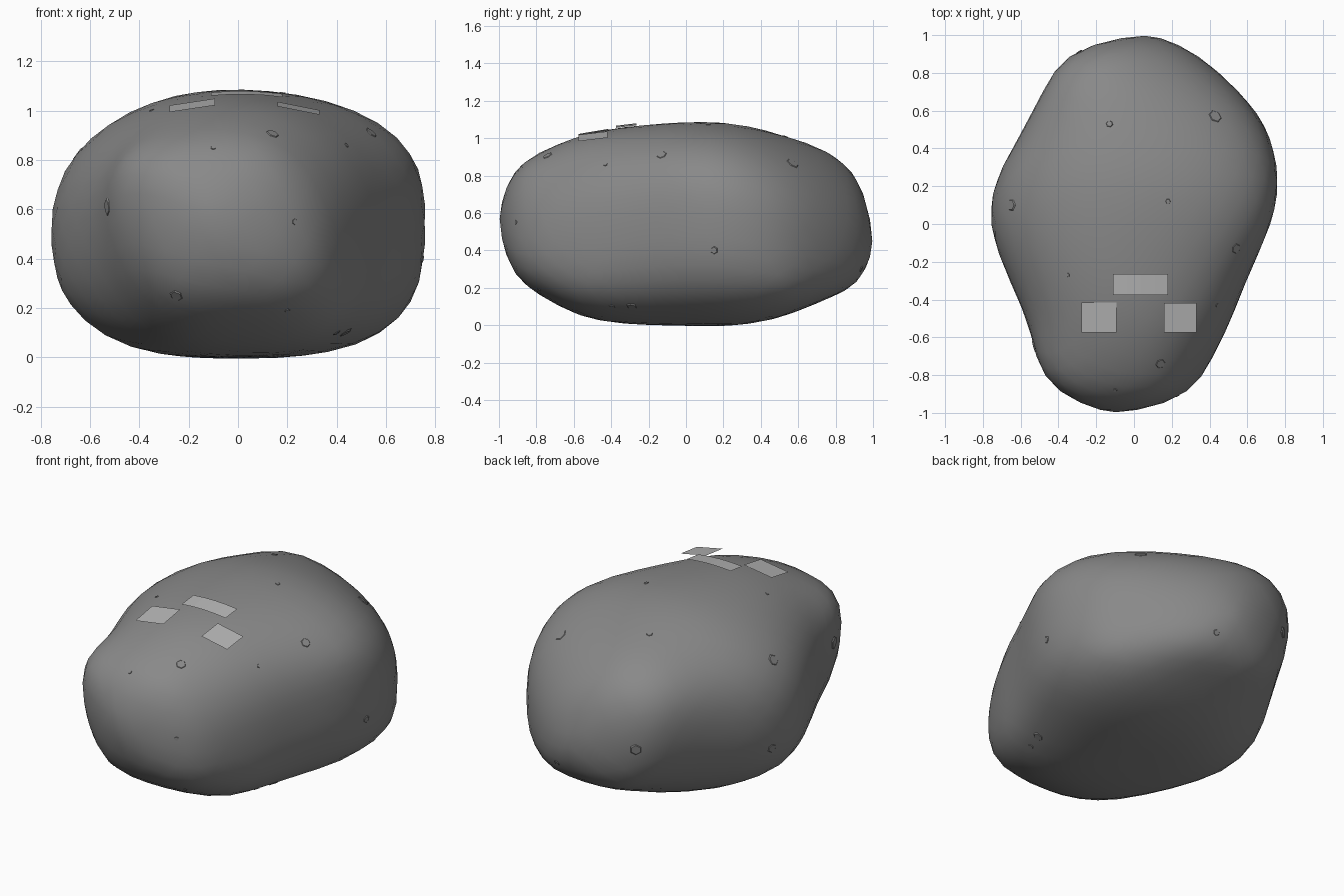
import bpy, bmesh, math
from mathutils import Vector
from mathutils.bvhtree import BVHTree

cube = bpy.data.objects.get("Cube")
if cube:
    bpy.data.objects.remove(cube, do_unlink=True)


def material(name, value):
    m = bpy.data.materials.new(name)
    m.use_nodes = True
    m.diffuse_color = (value, value, value, 1)
    m.node_tree.nodes["Principled BSDF"].inputs["Base Color"].default_value = (value, value, value, 1)
    return m


STONE = material("stone grey", 0.25)
PAD = material("pale grey", 0.47)


def add_object(name, bm, mat, smooth=False):
    mesh = bpy.data.meshes.new(name)
    for f in bm.faces:
        f.smooth = smooth
    bm.to_mesh(mesh)
    bm.free()
    mesh.materials.append(mat)
    ob = bpy.data.objects.new(name, mesh)
    bpy.context.collection.objects.link(ob)


# Outline profiles along the length: (y, value)
RIGHT_EDGE = [(-1, -.13), (-.98, .07), (-.93, .22), (-.84, .34), (-.53, .5), (-.31, .58),
              (.06, .75), (.28, .765), (.55, .69), (.79, .46), (.93, .28), (1, .1)]
LEFT_EDGE = [(-1, -.13), (-.92, -.36), (-.78, -.5), (-.52, -.55), (-.24, -.68), (.01, -.775),
             (.24, -.735), (.44, -.61), (.66, -.5), (.88, -.38), (.98, -.14), (1, .1)]
TOP_EDGE = [(-1, .56), (-.95, .79), (-.83, .9), (-.55, 1.02), (-.3, 1.06), (0, 1.08), (.26, 1.08),
            (.5, 1.02), (.74, .93), (.92, .77), (.98, .61), (1, .47)]
BOTTOM_EDGE = [(-1, .56), (-.98, .41), (-.91, .26), (-.79, .17), (-.55, .04), (-.3, .01),
               (.26, .0), (.5, .04), (.9, .21), (.98, .33), (1, .47)]


def sample(profile, y):
    for (a, p), (b, q) in zip(profile, profile[1:]):
        if y <= b:
            return p + (q - p) * max(0, y - a) / (b - a)
    return profile[-1][1]


# Boulder body: a sphere whose sections follow the four profiles,
# fuller low on one side, with flanks rolled toward both ends and the rear crown tilted
bm = bmesh.new()
bmesh.ops.create_icosphere(bm, subdivisions=4, radius=1)
for v in bm.verts:
    y = v.co.y
    angle = math.atan2(v.co.z, v.co.x)
    c, s = math.cos(angle), math.sin(angle)
    n = 2.55 + .25 * c - .35 * s
    r = (abs(c) ** n + abs(s) ** n) ** (-1 / n)
    x0, x1, z0, z1 = (sample(p, y) for p in (LEFT_EDGE, RIGHT_EDGE, BOTTOM_EDGE, TOP_EDGE))
    x = (x0 + x1) / 2 + (x1 - x0) / 2 * c * r
    roll = c * c + (max(0, s) ** 2 if y > 0 else 0)
    z = (z0 + z1) / 2 + (z1 - z0) / 2 * s * r + .03 * x * c * c - .45 * x * y * y * roll
    v.co = (x, y, z)
# Soften the ridges, then swell back along the normals
for _ in range(2):
    bmesh.ops.smooth_vert(bm, verts=bm.verts, factor=.5, use_axis_x=True, use_axis_y=True, use_axis_z=True)
bm.normal_update()
for v in bm.verts:
    v.co += v.normal * .008
bm.normal_update()
surface = BVHTree.FromBMesh(bm)
add_object("boulder", bm, STONE, smooth=True)

# Small six-sided pebbles set into the surface: (start point, ray direction, radius)
DOWN, BACK, INWARD = Vector((0, 0, -1)), Vector((0, 1, 0)), Vector((-1, 0, 0))
PEBBLES = [((.43, .57, 2), DOWN, .04), ((-.65, .1, 2), DOWN, .035), ((.18, .12, 2), DOWN, .015),
           ((-.13, .53, 2), DOWN, .02), ((-.35, -.27, 2), DOWN, .012), ((.54, -.13, 2), DOWN, .03),
           ((.44, -.43, 2), DOWN, .012), ((.14, -.74, 2), DOWN, .03), ((-.1, -.88, 2), DOWN, .012),
           ((-.53, -2, .61), BACK, .04), ((.23, -2, .55), BACK, .014), ((-.25, -2, .25), BACK, .03),
           ((.2, -2, .19), BACK, .012), ((.4, -2, .1), BACK, .018), ((2, .15, .4), INWARD, .022),
           ((2, -.29, .1), INWARD, .03), ((-2, .2, .35), -INWARD, .03), ((-.3, 2, .5), -BACK, .035),
           ((.2, 2, .3), -BACK, .02)]
pebbles = bmesh.new()
for start, direction, radius in PEBBLES:
    hit, normal, _, _ = surface.ray_cast(Vector(start), direction)
    if hit is None:
        continue
    turn = normal.to_track_quat("Z", "Y").to_matrix().to_4x4()
    turn.translation = hit
    bmesh.ops.create_cone(pebbles, cap_ends=True, segments=6, radius1=radius,
                          radius2=radius * .8, depth=.006, matrix=turn)
add_object("pebbles", pebbles, STONE)


# Thin pads hovering over the crown, gently bent across their width
def pad(name, x, y, z, width, length, slope_x, slope_y, bend=0):
    bm = bmesh.new()
    bmesh.ops.create_grid(bm, x_segments=4, y_segments=1, size=.5)
    for v in bm.verts:
        dx, dy = v.co.x * width, v.co.y * length
        v.co = (x + dx, y + dy, z + slope_x * dx + slope_y * dy - bend * dx * dx)
    bm.normal_update()
    add_object(name, bm, PAD)


pad("right_pad", -.185, -.495, 1.022, .185, .16, .15, .17)
pad("left_pad", .245, -.497, 1.01, .17, .155, -.2, .12)
pad("middle_pad", .035, -.32, 1.073, .29, .11, -.02, .12, .4)
